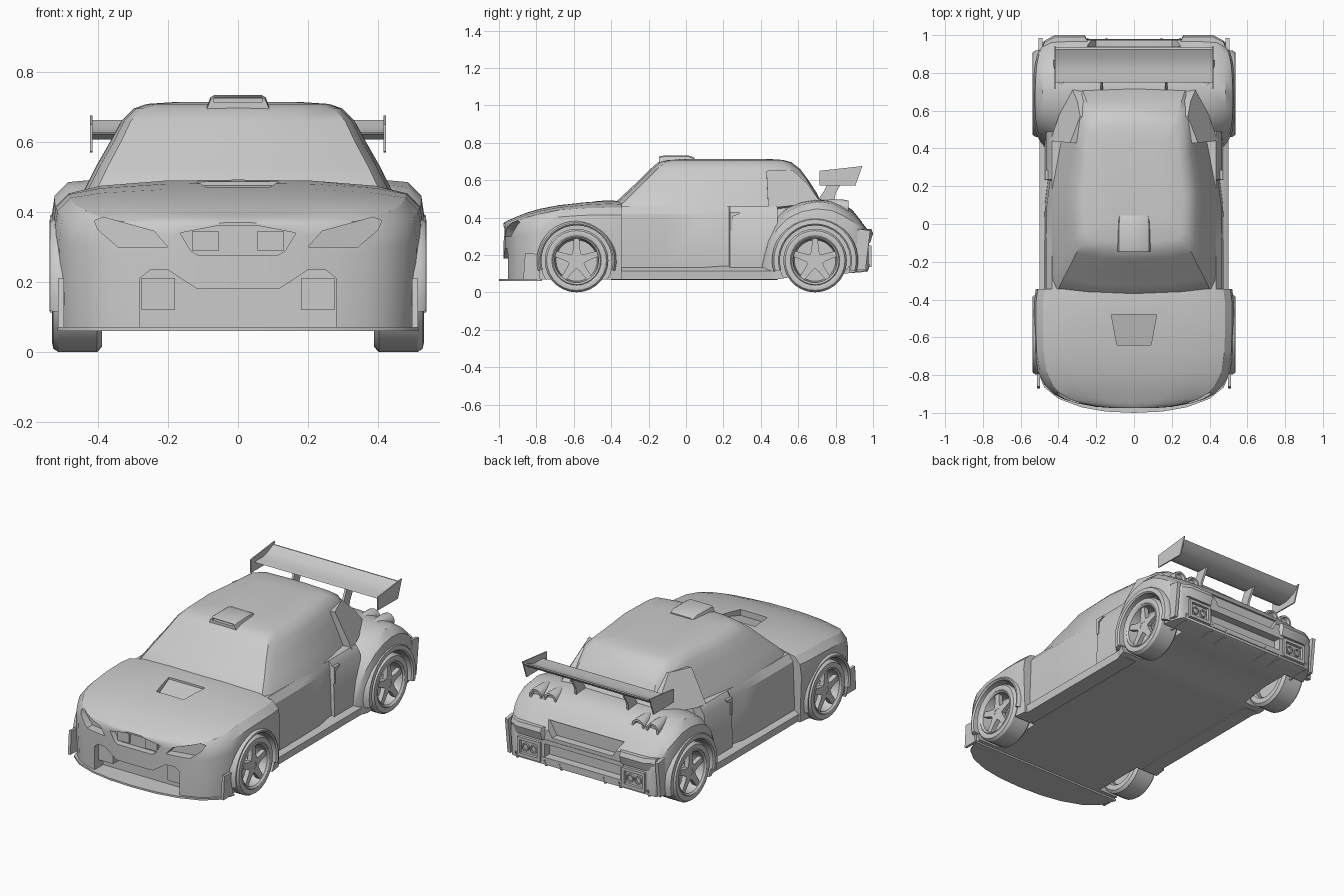
import bpy, bmesh
from math import sin, cos, pi, radians

if "Cube" in bpy.data.objects:
    bpy.data.objects.remove(bpy.data.objects["Cube"])


def loft(name, rings, mirror=False, closed=False):
    """Skin a list of equal-length point rings; capped ends unless closed."""
    n, m = len(rings[0]), len(rings)
    verts = [p for r in rings for p in r]
    faces = []
    for i in range(m if closed else m - 1):
        a, b = i * n, ((i + 1) % m) * n
        faces += [(a + j, a + (j + 1) % n, b + (j + 1) % n, b + j) for j in range(n)]
    if not closed:
        faces += [tuple(range(n)), tuple(range((m - 1) * n, m * n))]
    me = bpy.data.meshes.new(name)
    me.from_pydata(verts, [], faces)
    bm = bmesh.new()
    bm.from_mesh(me)
    bmesh.ops.recalc_face_normals(bm, faces=bm.faces)
    bm.to_mesh(me)
    bm.free()
    ob = bpy.data.objects.new(name, me)
    bpy.context.collection.objects.link(ob)
    if mirror:
        ob.modifiers.new("mirror", 'MIRROR').use_mirror_merge = False
    return ob


def sym(half):
    """Complete a half outline that starts and ends on x = 0."""
    return half + [(-p[0],) + tuple(p[1:]) for p in reversed(half[1:-1])]


def prism_x(name, pts, x0, x1, mirror=False):
    return loft(name, [[(x, y, z) for y, z in pts] for x in (x0, x1)], mirror)


def prism_y(name, pts, y0, y1, mirror=False):
    return loft(name, [[(x, y, z) for x, z in pts] for y in (y0, y1)], mirror)


def box(name, x0, x1, y0, y1, z0, z1, mirror=False):
    return prism_x(name, [(y0, z0), (y1, z0), (y1, z1), (y0, z1)], x0, x1, mirror)


def lathe(name, cy, cz, prof, seg, mirror=True, closed=True):
    """Spin an (x, radius) outline around an axle parallel to x."""
    return loft(name, [[(x, cy + r * cos(2 * pi * i / seg), cz + r * sin(2 * pi * i / seg))
                        for x, r in prof] for i in range(seg)], mirror, closed)


def cut(ob, cutter):
    cutter.hide_render = True
    mod = ob.modifiers.new("cut", 'BOOLEAN')
    mod.operation, mod.solver, mod.object = 'DIFFERENCE', 'EXACT', cutter
    bpy.context.view_layer.objects.active = ob
    bpy.ops.object.modifier_apply(modifier=mod.name)
    bpy.data.objects.remove(cutter)


def disc_pts(cy, cz, r, n):
    return [(cy + r * cos(2 * pi * i / n), cz + r * sin(2 * pi * i / n)) for i in range(n)]


def section(y, w, zb, zs, zt):
    h = zs - zb
    return sym([(0, y, zb), (w - .01, y, zb), (w, y, zb + .72 * h), (w - .01, y, zb + .9 * h),
                (w * .91, y, zs), (w * .74, y, zs + (zt - zs) * .55),
                (w * .4, y, zs + (zt - zs) * .92), (0, y, zt)])


def nose(x):
    return -.975 + .43 * x * x


WHEELS = {"front": -.585, "rear": .69}

# front body: bonnet, wings and bumper
front = loft("front_body", [section(*s) for s in (
    (-.975, .10, .07, .36, .37), (-.968, .20, .07, .36, .376), (-.95, .30, .07, .367, .386),
    (-.928, .37, .07, .373, .395), (-.90, .425, .07, .384, .407), (-.85, .475, .07, .402, .427),
    (-.78, .51, .07, .42, .447), (-.68, .525, .07, .44, .466), (-.55, .53, .07, .45, .482),
    (-.42, .53, .07, .453, .492), (-.345, .52, .07, .453, .488))])

# rear body: arched fenders, deck and tail
rear = loft("rear_body", [section(*s) for s in (
    (.405, .47, .07, .16, .40), (.44, .50, .07, .28, .42), (.49, .52, .07, .37, .44),
    (.55, .53, .08, .435, .47), (.62, .533, .09, .47, .49), (.70, .533, .1, .485, .50),
    (.78, .53, .1, .475, .495), (.84, .525, .1, .445, .475), (.89, .515, .105, .41, .44),
    (.93, .50, .11, .37, .39), (.965, .48, .115, .335, .345), (.975, .46, .12, .325, .33))])

# wheel wells
for ob, cy in ((front, WHEELS["front"]), (rear, WHEELS["rear"])):
    for s in (-1, 1):
        cut(ob, prism_x("well_cutter", disc_pts(cy, .17, .192, 32), s * .375, s * .7))

# lower intake, upper grille, headlight pockets, bonnet vent
intake = [(.28, .03), (.28, .21), (.25, .235), (.2, .235), (.12, .182)]
cut(front, prism_y("intake_cutter", intake + [(-x, z) for x, z in reversed(intake)], -1.2, -.87))
grille = [(.115, .277), (.135, .29), (.165, .34), (.06, .36)]
cut(front, prism_y("grille_cutter", grille + [(-x, z) for x, z in reversed(grille)], -1.2, -.935))
lamp = [(.2, .30), (.24, .345), (.385, .385), (.41, .375), (.40, .35), (.34, .298)]
for s in (-1, 1):
    cut(front, loft("lamp_cutter", [[(s * x, -1.2, z) for x, z in lamp],
                                    [(s * x, nose(x) + .04, z) for x, z in lamp]]))
cut(front, loft("vent_cutter", [[(-.09, -.64, z0), (.09, -.64, z0), (.12, -.48, z1), (-.12, -.48, z1)]
                                for z0, z1 in ((.435, .475), (.6, .6))]))
box("intake_duct", .18, .275, -.92, -.86, .12, .212, True)
box("grille_block", .055, .13, -.95, -.93, .288, .345, True)

# tail recess and bumper opening
cut(rear, prism_y("tail_cutter", [(-.2, .29), (.2, .29), (.25, .375), (-.25, .375)], .93, 1.2))
cut(rear, box("opening_cutter", -.25, .25, .93, 1.2, .165, .245))

# front splitter and corner fins
plan = [(0, -1.0), (.15, -.993), (.28, -.97), (.4, -.925), (.475, -.865), (.515, -.77), (0, -.77)]
loft("front_splitter", [sym([(x, y, z) for x, y in plan]) for z in (.06, .071)])
prism_x("corner_fin", [(-.87, .07), (-.78, .07), (-.79, .205), (-.86, .21)], .497, .513, True)

# doors, floor and sills
loft("door_body", [sym([(0, y, .07), (.46, y, .07), (w + .01, y, .15), (w, y, .42), (.435, y, .46), (0, y, .46)])
                   for y, w in ((-.37, .465), (-.1, .465), (.1, .462), (.23, .445), (.235, .463), (.49, .463))])
prism_y("side_sill", [(.4, .065), (.495, .07), (.5, .115), (.46, .14), (.4, .14)], -.4, .49, True)
prism_x("side_vent", [(.235, .33), (.25, .33), (.25, .405), (.285, .42), (.285, .43), (.235, .43)], .44, .472, True)

# cabin: stacked plan outlines
cabin = []
for z, yc, ys, wf, wm, wr, yr in ((.40, -.43, -.37, .455, .455, .36, .76), (.46, -.40, -.345, .43, .44, .33, .725),
                                  (.53, -.325, -.275, .395, .405, .315, .69),
                                  (.60, -.25, -.205, .355, .365, .30, .645), (.66, -.19, -.145, .325, .332, .285, .60),
                                  (.695, -.15, -.105, .29, .297, .26, .555), (.708, -.10, -.07, .25, .26, .23, .51),
                                  (.714, .0, .02, .16, .17, .15, .42)):
    d = .05 if z < .7 else .03
    cabin.append(sym([(0, yc, z), (wf * .55, yc + .25 * (ys - yc), z), (wf * .94, ys - .008, z),
                      (wf, ys + d, z), (wm, .15, z), (wm * .35 + wr * .65, yr - .2, z),
                      (wr, yr - d, z), (wr - .05, yr, z), (0, yr + .01, z)]))
loft("cabin", cabin)

# rear pillar panels
panel = [(.445, .44, .45), (.338, .43, .65), (.285, .57, .655), (.30, .65, .58), (.325, .71, .495), (.38, .62, .47)]
loft("pillar_panel", [panel, [(x - .05, y, z - .01) for x, y, z in panel]], True)

# roof scoop with open mouth
scoop = loft("roof_scoop", [sym([(0, y, .69), (w + .012, y, .69), (w, y, z - .006), (w - .01, y, z), (0, y, z)])
                            for y, w, z in ((-.145, .078, .726), (-.12, .08, .731), (.01, .078, .733), (.045, .075, .72))])
cut(scoop, box("mouth_cutter", -.068, .068, -.2, -.1, .712, .724))

# wheels: tyre, dish, hub and five tapered spokes
for end, cy in WHEELS.items():
    lathe(end + "_tyre", cy, .17, [(.40, .115), (.388, .125), (.388, .155), (.402, .17), (.512, .17),
                                   (.527, .16), (.53, .145), (.525, .13)], 28)
    lathe(end + "_rim", cy, .17, [(.44, .118), (.525, .133), (.53, .128), (.52, .118), (.45, .11)], 28)
    prism_x(end + "_dish", disc_pts(cy, .17, .118, 28), .44, .452, True)
    prism_x(end + "_hub", disc_pts(cy, .17, .035, 10), .45, .513, True)
    for k in range(5):
        a = pi / 2 + k * 2 * pi / 5
        arm = [(.02, -.028), (.06, -.019), (.122, -.015), (.122, .015), (.06, .019), (.02, .028)]
        prism_x(end + "_spoke", [(cy + r * cos(a) - t * sin(a), .17 + r * sin(a) + t * cos(a))
                                 for r, t in arm], .488, .515, True)
    # rounded wheel-arch lip
    ro = .213 if end == "front" else .23
    lip = [(.48, .188), (.53, .188), (.538, .196), (.536, ro - .01), (.52, ro), (.48, ro)]
    loft(end + "_arch_lip", [[(x, cy + r * cos(a), .17 + r * sin(a)) for x, r in lip]
                             for a in [radians(-15 + 210 * i / 20) for i in range(21)]], True)

# rear wing, end plates and stays
prism_x("rear_wing", [(.75, .622), (.78, .606), (.84, .607), (.90, .63), (.935, .66),
                      (.925, .662), (.88, .64), (.83, .625), (.78, .626)], -.417, .417)
prism_x("wing_end_plate", [(.715, .572), (.905, .57), (.943, .675), (.715, .65)], .415, .422, True)
prism_x("wing_stay", [(.69, .47), (.79, .47), (.80, .53), (.845, .61), (.77, .61), (.74, .545)], .165, .178, True)

# tail lamp pods on the deck
for x in (.29, .385):
    loft("tail_pod", [[(x + r * cos(a * pi / 6), y, z + r * sin(a * pi / 6)) for a in range(12)]
                      for y, r, z in ((.72, .01, .48), (.78, .032, .465), (.84, .041, .455),
                                      (.868, .041, .45), (.868, .03, .45), (.85, .026, .45))], True)

# rear bumper: upper lips, exhaust frames with twin pipes, lower beam, fins
loft("bumper_lip", [[(.23, .94, z), (.26, y, z), (.42, y, z), (.475, y - .03, z), (.49, .92, z)]
                    for z, y in ((.265, .985), (.315, 1.0), (.34, .99))], True)
frame = box("exhaust_frame", .27, .42, .88, .992, .135, .25)
cut(frame, box("frame_cutter", .287, .403, .93, 1.2, .155, .233))
frame.modifiers.new("mirror", 'MIRROR')
for x in (.318, .372):
    pipe = prism_y("exhaust_pipe", disc_pts(x, .193, .024, 12), .92, .985)
    cut(pipe, prism_y("pipe_cutter", disc_pts(x, .193, .017, 12), .95, 1.1))
    pipe.modifiers.new("mirror", 'MIRROR')
box("lower_beam", -.27, .27, .9, .98, .135, .165)
box("centre_beam", -.27, .27, .9, .978, .245, .27)
for x in (.14, .24, .43):
    prism_x("diffuser_fin", [(.84, .1), (.97, .11), (.985, .15), (.88, .15)], x, x + .01, True)
prism_x("rear_corner_plate", [(.90, .12), (.96, .12), (.985, .33), (.92, .34)], .485, .505, True)

# shading
bpy.ops.object.select_all(action='SELECT')
bpy.context.view_layer.objects.active = front
bpy.ops.object.shade_smooth_by_angle(angle=radians(33))
